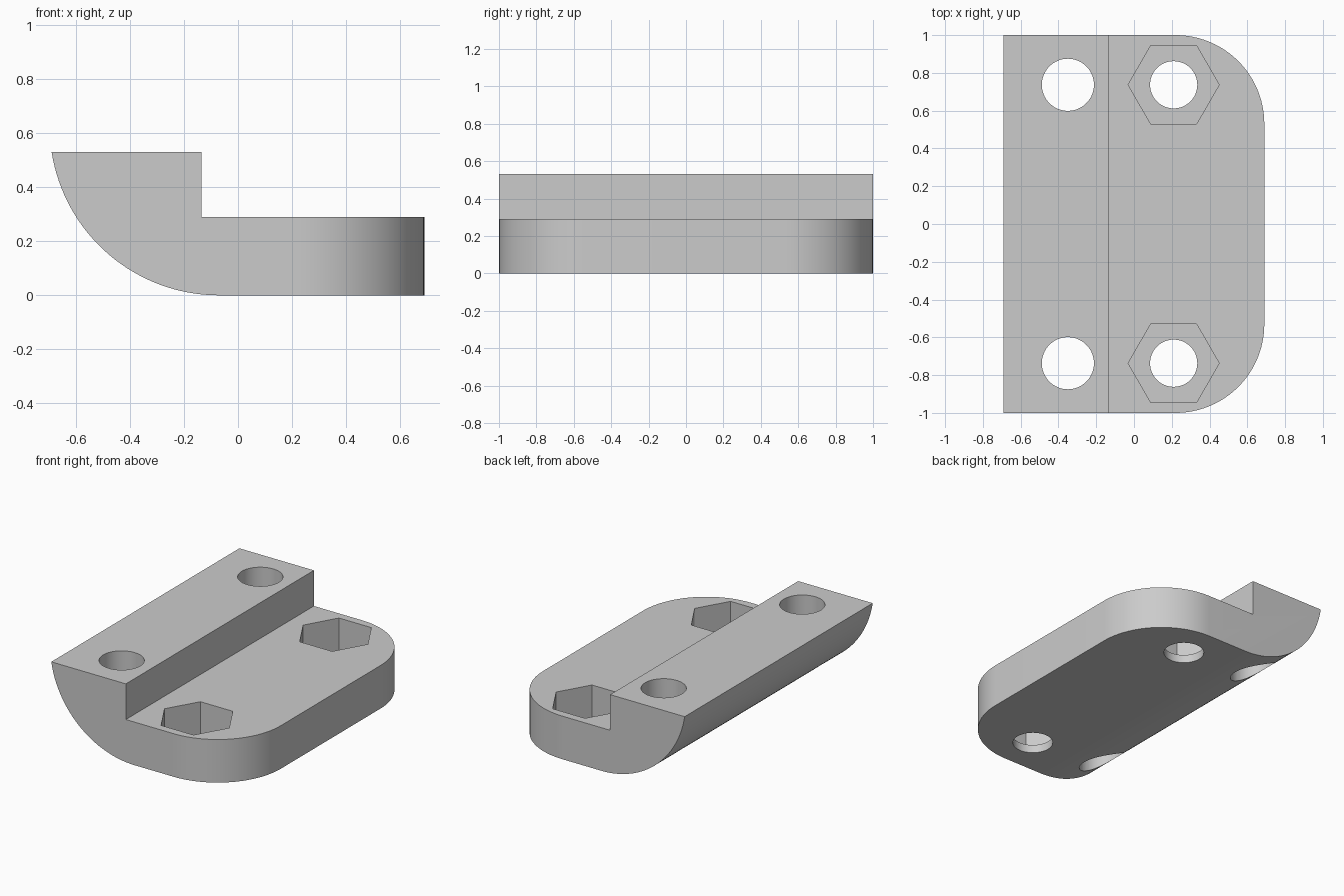
import bpy
import bmesh
import math

cube = bpy.data.objects.get("Cube")
if cube:
    bpy.data.objects.remove(cube, do_unlink=True)

grey = bpy.data.materials.new("light grey")
grey.use_nodes = True
colour = (0.6, 0.6, 0.6, 1)
grey.diffuse_color = colour
grey.node_tree.nodes["Principled BSDF"].inputs["Base Color"].default_value = colour

LEFT, RIGHT, STEP = -0.69, 0.69, -0.135
TOP, SHELF = 0.53, 0.29
CORNER = 0.47


def make_object(name, bm):
    bmesh.ops.recalc_face_normals(bm, faces=bm.faces)
    mesh = bpy.data.meshes.new(name)
    bm.to_mesh(mesh)
    bm.free()
    mesh.materials.append(grey)
    obj = bpy.data.objects.new(name, mesh)
    bpy.context.collection.objects.link(obj)
    return obj


def side_profile():
    # Curved underside, flat base, shelf and raised rail
    cx = -0.07
    reach = cx - LEFT
    radius = (reach ** 2 + TOP ** 2) / (2 * TOP)
    sweep = math.atan2(reach, radius - TOP)
    steps = 32
    pts = []
    for i in range(steps + 1):
        a = sweep * (1 - i / steps)
        pts.append((cx - radius * math.sin(a), radius * (1 - math.cos(a))))
    return pts + [(RIGHT, 0), (RIGHT, SHELF), (STEP, SHELF), (STEP, TOP)]


def build_clamp():
    bm = bmesh.new()
    face = bm.faces.new([bm.verts.new((x, -1, z)) for x, z in side_profile()])
    ext = bmesh.ops.extrude_face_region(bm, geom=[face])
    moved = [v for v in ext["geom"] if isinstance(v, bmesh.types.BMVert)]
    bmesh.ops.translate(bm, verts=moved, vec=(0, 2, 0))
    # Round the two upright corners of the shelf
    uprights = [e for e in bm.edges
                if all(abs(v.co.x - RIGHT) < 1e-4 for v in e.verts)
                and abs(e.verts[0].co.z - e.verts[1].co.z) > 0.1]
    bmesh.ops.bevel(bm, geom=uprights, offset=CORNER, offset_type='OFFSET',
                    segments=24, profile=0.5, affect='EDGES')
    return make_object("clamp_body", bm)


def cut_prism(body, name, x, y, radius, sides, bottom, top):
    bm = bmesh.new()
    bmesh.ops.create_cone(bm, cap_ends=True, segments=sides, radius1=radius,
                          radius2=radius, depth=top - bottom)
    # Put a corner of the prism on the x axis
    spin = -max((math.atan2(v.co.y, v.co.x) for v in bm.verts
                 if v.co.x > 0 and v.co.y > -1e-5), key=lambda a: -a)
    for v in bm.verts:
        px, py = v.co.x, v.co.y
        v.co = (x + px * math.cos(spin) - py * math.sin(spin),
                y + px * math.sin(spin) + py * math.cos(spin),
                v.co.z + (top + bottom) / 2)
    cutter = make_object(name + "_cutter", bm)
    cutter.hide_render = True
    mod = body.modifiers.new(name, 'BOOLEAN')
    mod.operation = 'DIFFERENCE'
    mod.solver = 'EXACT'
    mod.object = cutter
    return cutter


body = build_clamp()
cutters = []
for side, y in (("front", -0.737), ("back", 0.737)):
    cutters += [
        cut_prism(body, side + "_rail_hole", -0.35, y, 0.138, 64, -0.2, 0.8),
        cut_prism(body, side + "_bolt_hole", 0.21, y, 0.125, 64, -0.2, 0.2),
        cut_prism(body, side + "_nut_pocket", 0.21, y, 0.241, 6, 0.055, 0.6),
    ]

# Bake the cuts and discard the cutters
bpy.context.view_layer.update()
graph = bpy.context.evaluated_depsgraph_get()
result = bpy.data.meshes.new_from_object(body.evaluated_get(graph))
body.modifiers.clear()
body.data = result
result.materials.clear()
result.materials.append(grey)
for poly in result.polygons:
    poly.material_index = 0
for cutter in cutters:
    bpy.data.objects.remove(cutter, do_unlink=True)

bpy.ops.object.select_all(action='DESELECT')
body.select_set(True)
bpy.context.view_layer.objects.active = body
bpy.ops.object.shade_smooth_by_angle(angle=math.radians(25))
